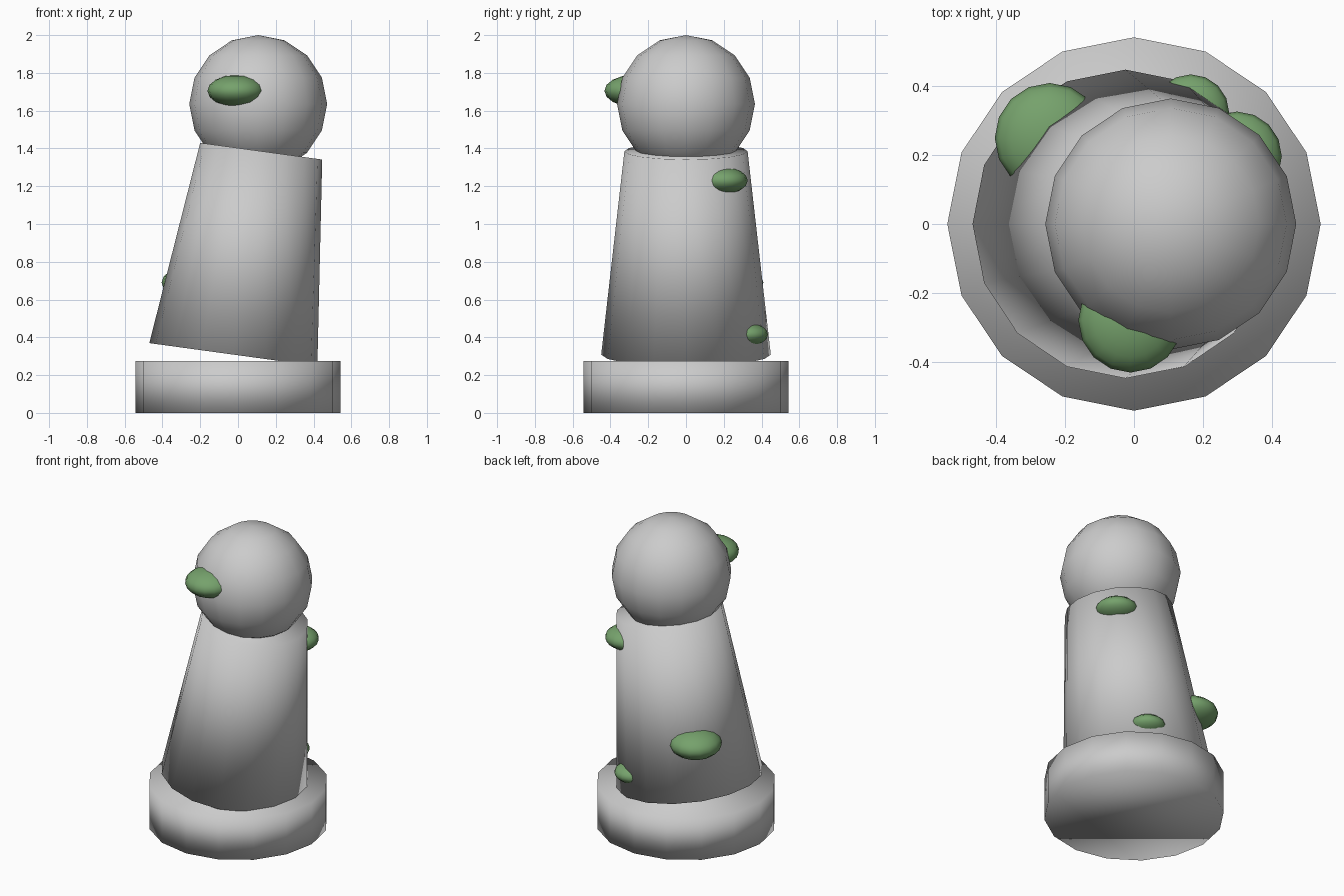
import bpy
from math import radians

if "Cube" in bpy.data.objects:
    bpy.data.objects.remove(bpy.data.objects["Cube"])


def finish(name):
    ob = bpy.context.object
    ob.name = ob.data.name = name
    bpy.ops.object.shade_smooth()
    return ob


# Round plinth
bpy.ops.mesh.primitive_cylinder_add(vertices=16, radius=0.543, depth=0.275,
                                    location=(0, 0, 0.1375))
finish("base")

# Tapered body, leaning to the right off the plinth
bpy.ops.mesh.primitive_cone_add(vertices=16, radius1=0.449, radius2=0.326, depth=1.087,
                                location=(0.049, 0, 0.847),
                                rotation=(0, radians(7.8), 0))
finish("leaning_body")

# Ball head
bpy.ops.mesh.primitive_uv_sphere_add(segments=16, ring_count=8, radius=0.365,
                                     location=(0.107, 0, 1.635))
finish("head")

# Flattened moss clumps: centre, radius
moss = bpy.data.materials.new("moss_green")
moss.diffuse_color = (0.18, 0.36, 0.15, 1)
moss.use_nodes = True
moss.node_tree.nodes["Principled BSDF"].inputs["Base Color"].default_value = moss.diffuse_color
clumps = [
    ((-0.01, -0.28, 1.705), 0.152),
    ((-0.245, 0.25, 0.69), 0.16),
    ((0.30, 0.197, 1.23), 0.13),
    ((0.165, 0.323, 0.415), 0.112),
]
for i, (centre, r) in enumerate(clumps, 1):
    bpy.ops.mesh.primitive_uv_sphere_add(segments=16, ring_count=8, radius=r, location=centre)
    ob = finish(f"moss_patch_{i}")
    ob.scale.z = 0.55
    ob.data.materials.append(moss)
